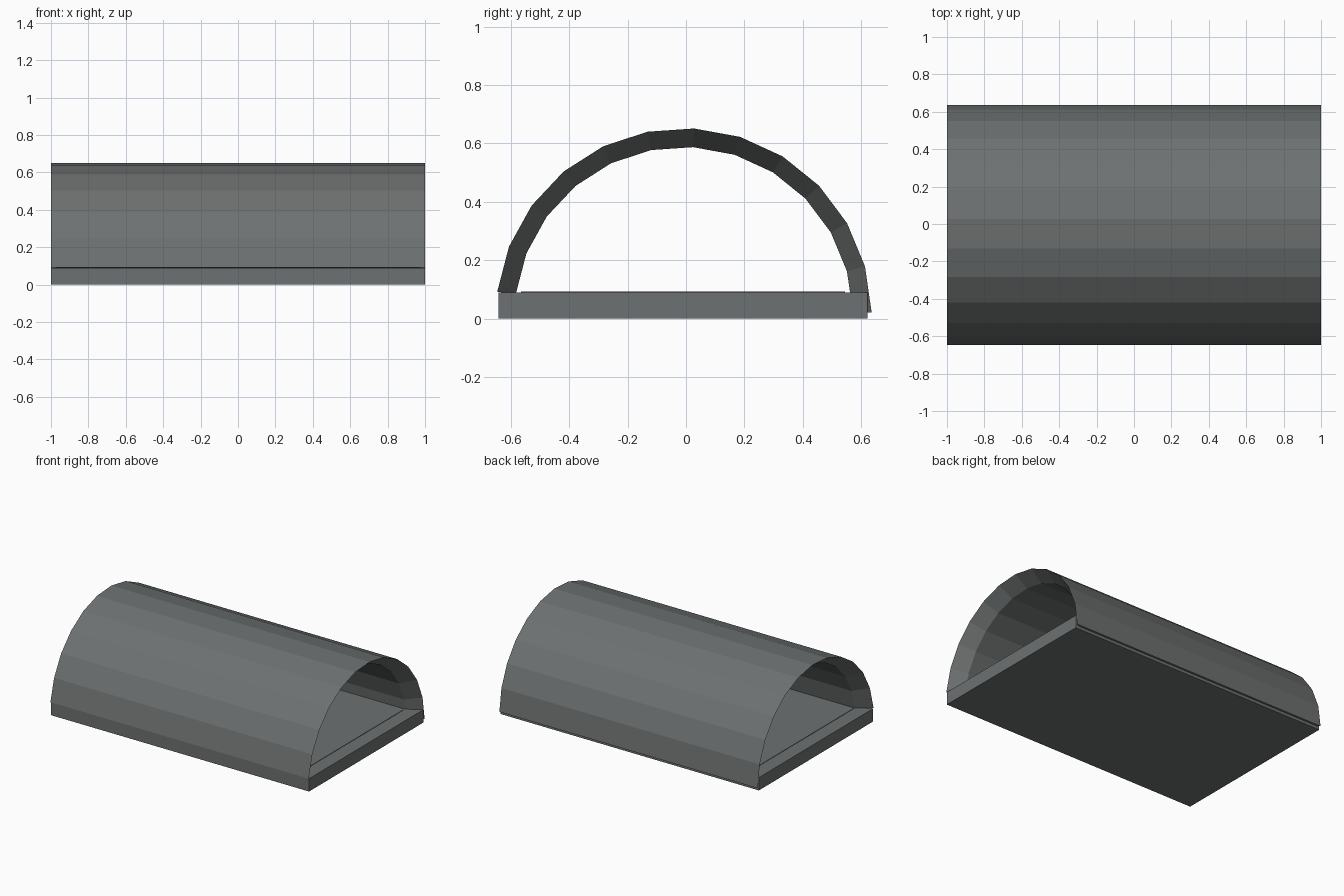
import bpy, bmesh, math

if "Cube" in bpy.data.objects:
    bpy.data.objects.remove(bpy.data.objects["Cube"])

grey = bpy.data.materials.new("dark_steel_grey")
grey.diffuse_color = (0.155, 0.165, 0.165, 1)
grey.use_nodes = True
grey.node_tree.nodes["Principled BSDF"].inputs["Base Color"].default_value = grey.diffuse_color


def finish(name, bm):
    bmesh.ops.recalc_face_normals(bm, faces=bm.faces)
    me = bpy.data.meshes.new(name)
    bm.to_mesh(me)
    bm.free()
    me.materials.append(grey)
    ob = bpy.data.objects.new(name, me)
    bpy.context.collection.objects.link(ob)
    return ob


def box(name, x0, x1, y0, y1, z0, z1):
    bm = bmesh.new()
    bmesh.ops.create_cube(bm, size=1)
    for v in bm.verts:
        v.co.x = x0 + (v.co.x + 0.5) * (x1 - x0)
        v.co.y = y0 + (v.co.y + 0.5) * (y1 - y0)
        v.co.z = z0 + (v.co.z + 0.5) * (z1 - z0)
    return finish(name, bm)


# Arched roof: faceted outer skin, shorter inner skin, sloping rims at both mouths
SEGS, START, END = 12, 1.1, 172.5
CY, CZ = -0.008, 0.008
# cross-section loop along x: (x, radius)
loop = [(-1.0, 0.644), (1.0, 0.644), (0.9, 0.58), (-0.9, 0.58)]
bm = bmesh.new()
rings = []
for i in range(SEGS + 1):
    a = math.radians(START + (END - START) * i / SEGS)
    rings.append([bm.verts.new((x, CY + r * math.cos(a), CZ + r * math.sin(a)))
                  for x, r in loop])
for a, b in zip(rings, rings[1:]):
    for k in range(4):
        n = (k + 1) % 4
        bm.faces.new((a[k], a[n], b[n], b[k]))
bm.faces.new(rings[0])
bm.faces.new(rings[-1])
finish("arched_roof", bm)

# Floor slab and the slim inner floor panel
box("floor_slab", -1.0, 1.0, -0.642, 0.622, 0.0, 0.09)
box("floor_panel", -0.9, 0.9, -0.565, 0.545, 0.085, 0.093)
